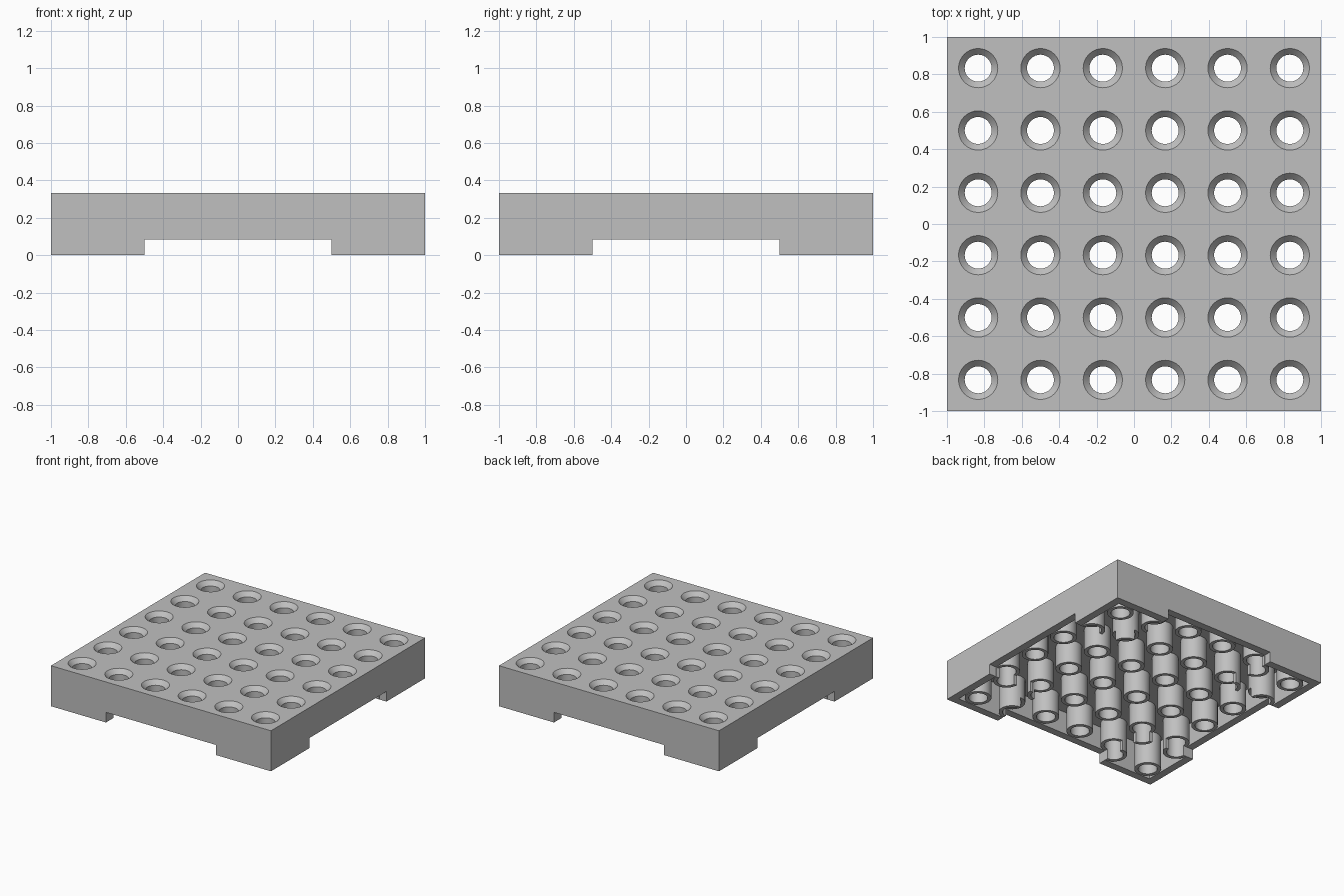
import bpy, bmesh, math
from mathutils import Matrix

cube = bpy.data.objects.get("Cube")
if cube:
    bpy.data.objects.remove(cube, do_unlink=True)

HEIGHT, WALL, CAP = 0.333, 0.063, 0.063
NOTCH_HALF, NOTCH_Z = 0.5, 0.083
HOLE_R, RIM_R, TUBE_R, BEVEL = 0.072, 0.105, 0.1, 0.035
SEGMENTS = 32
CENTRES = [(-5 + 2 * i) / 6 for i in range(6)]

grey = bpy.data.materials.new("light grey plastic")
grey.use_nodes = True
colour = (0.53, 0.53, 0.53, 1)
grey.diffuse_color = colour
grey.node_tree.nodes["Principled BSDF"].inputs["Base Color"].default_value = colour


def make_object(name, bm):
    bmesh.ops.recalc_face_normals(bm, faces=bm.faces)
    mesh = bpy.data.meshes.new(name)
    bm.to_mesh(mesh)
    bm.free()
    mesh.materials.append(grey)
    obj = bpy.data.objects.new(name, mesh)
    bpy.context.collection.objects.link(obj)
    return obj


def box(name, half_x, half_y, bottom, top):
    bm = bmesh.new()
    size = Matrix.Diagonal((2 * half_x, 2 * half_y, top - bottom, 1))
    bmesh.ops.create_cube(bm, size=1, matrix=Matrix.Translation((0, 0, (bottom + top) / 2)) @ size)
    return make_object(name, bm)


def turned_grid(name, profile, hollow):
    """Turn a (radius, z) profile around every hole centre."""
    bm = bmesh.new()
    for cx in CENTRES:
        for cy in CENTRES:
            rings = []
            for r, z in profile:
                angles = [math.tau * k / SEGMENTS for k in range(SEGMENTS)]
                rings.append([bm.verts.new((cx + r * math.cos(a), cy + r * math.sin(a), z)) for a in angles])
            pairs = list(zip(rings, rings[1:]))
            if hollow:
                pairs.append((rings[-1], rings[0]))
            else:
                bm.faces.new(rings[0])
                bm.faces.new(rings[-1])
            for a, b in pairs:
                for k in range(SEGMENTS):
                    n = (k + 1) % SEGMENTS
                    bm.faces.new((a[k], a[n], b[n], b[k]))
    return make_object(name, bm)


def cut(obj, cutters):
    bpy.context.view_layer.objects.active = obj
    for cutter in cutters:
        mod = obj.modifiers.new("cut", 'BOOLEAN')
        mod.operation = 'DIFFERENCE'
        mod.solver = 'EXACT'
        mod.object = cutter
        bpy.ops.object.modifier_apply(modifier=mod.name)


# Cutters: hollow underside, crossing channels and countersunk holes
ceiling = HEIGHT - CAP
cavity = box("cavity_cutter", 1 - WALL, 1 - WALL, -0.1, ceiling)
channel_y = box("lengthwise_channel_cutter", NOTCH_HALF, 1.2, -0.2, NOTCH_Z)
channel_x = box("crosswise_channel_cutter", 1.2, NOTCH_HALF, -0.2, NOTCH_Z)
slope = (RIM_R - HOLE_R) / BEVEL
holes = turned_grid("hole_cutter", [
    (HOLE_R, ceiling - 0.05), (HOLE_R, HEIGHT - BEVEL),
    (RIM_R + slope * 0.01, HEIGHT + 0.01)], False)

# Tray: a shallow upside-down box with four corner feet
tray = box("tray", 1, 1, 0, HEIGHT)
cut(tray, [cavity, channel_y, channel_x, holes])

# Tubes under the holes, trimmed by the same channels
tubes = turned_grid("hole_tubes", [
    (HOLE_R, 0), (TUBE_R, 0), (TUBE_R, ceiling), (HOLE_R, ceiling)], True)
cut(tubes, [channel_y, channel_x])

for cutter in (cavity, channel_y, channel_x, holes):
    bpy.data.objects.remove(cutter, do_unlink=True)

# Smooth the round walls, keep the edges crisp
bpy.ops.object.select_all(action='DESELECT')
for part in (tray, tubes):
    part.select_set(True)
bpy.context.view_layer.objects.active = tray
bpy.ops.object.shade_smooth_by_angle(angle=math.radians(30))
